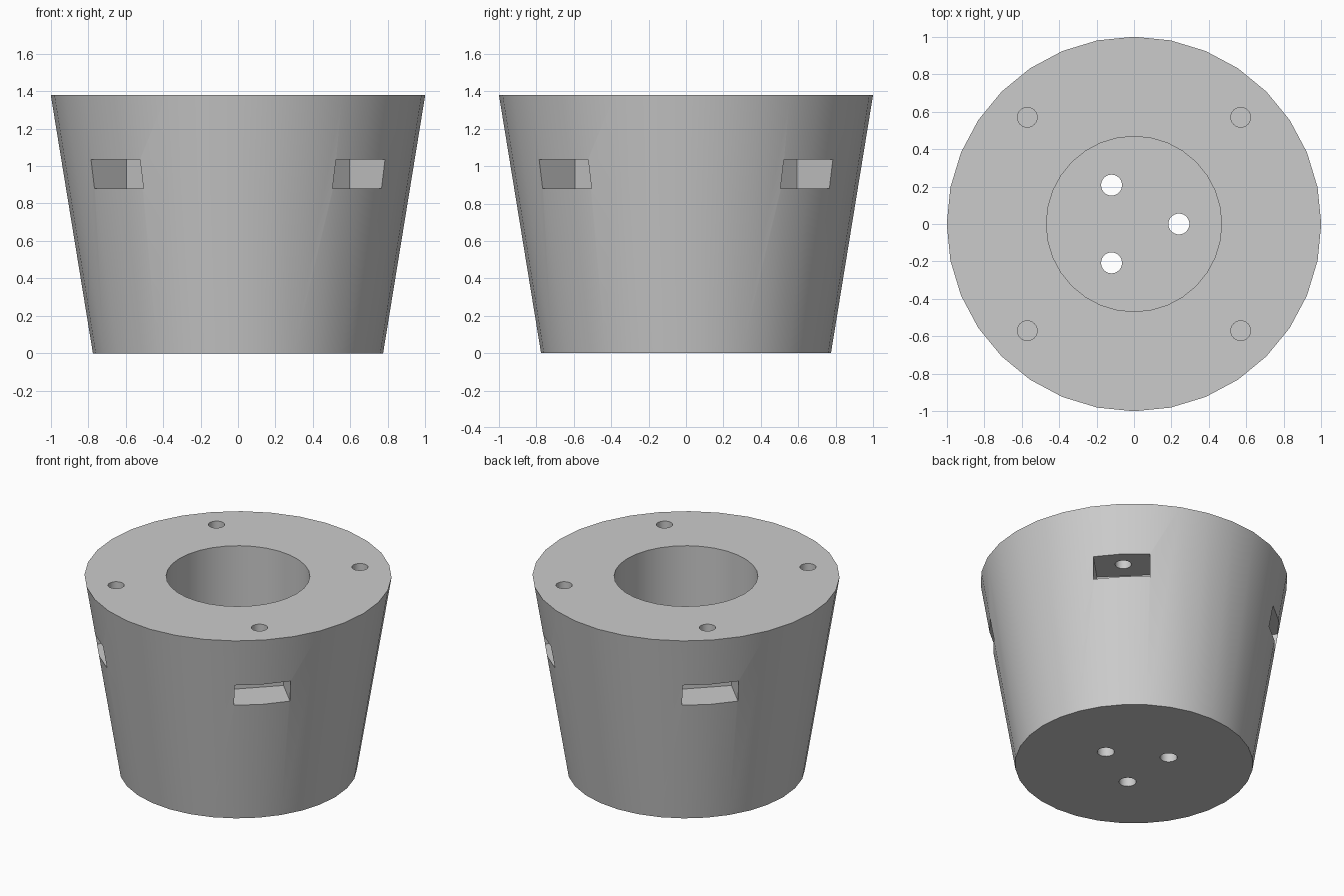
import bpy
from math import cos, sin, pi, radians

if "Cube" in bpy.data.objects:
    bpy.data.objects.remove(bpy.data.objects["Cube"], do_unlink=True)

HEIGHT = 1.38
FLOOR = 0.15           # floor thickness of the central well
SLOT_LOW, SLOT_HIGH = 0.88, 1.035

# Single plain grey
grey = bpy.data.materials.new("light grey")
grey.use_nodes = True
colour = (0.6, 0.6, 0.6, 1)
grey.diffuse_color = colour
grey.node_tree.nodes["Principled BSDF"].inputs["Base Color"].default_value = colour

# Tapered body
bpy.ops.mesh.primitive_cone_add(vertices=32, radius1=0.775, radius2=1.0,
                                depth=HEIGHT, location=(0, 0, HEIGHT / 2))
body = bpy.context.object
body.name = "tapered_body"
body.data.materials.append(grey)


def cut(cutter):
    """Subtract a cutter from the body and discard it."""
    cutter.data.materials.append(grey)
    bpy.context.view_layer.objects.active = body
    mod = body.modifiers.new("cut", 'BOOLEAN')
    mod.operation = 'DIFFERENCE'
    mod.solver = 'EXACT'
    mod.object = cutter
    bpy.ops.object.modifier_apply(modifier=mod.name)
    bpy.data.objects.remove(cutter, do_unlink=True)


def bore(x, y, radius, low, high, sides=24):
    bpy.ops.mesh.primitive_cylinder_add(vertices=sides, radius=radius, depth=high - low,
                                        location=(x, y, (low + high) / 2))
    cut(bpy.context.object)


# Central well
bore(0, 0, 0.468, FLOOR, HEIGHT + 0.1, 32)

# Three holes through the floor
for i in range(3):
    a = i * 2 * pi / 3
    bore(0.24 * cos(a), 0.24 * sin(a), 0.056, -0.1, FLOOR + 0.1)

# Four side slots, each with a screw hole from the rim
for i in range(4):
    a = radians(45 + 90 * i)
    inner, outer = 0.656, 1.2
    mid = (inner + outer) / 2
    bpy.ops.mesh.primitive_cube_add(
        size=1, location=(mid * cos(a), mid * sin(a), (SLOT_LOW + SLOT_HIGH) / 2),
        rotation=(0, 0, a), scale=(outer - inner, 0.37, SLOT_HIGH - SLOT_LOW))
    cut(bpy.context.object)
    bore(0.806 * cos(a), 0.806 * sin(a), 0.053, SLOT_HIGH - 0.05, HEIGHT + 0.1)

# Smooth walls with crisp rims
bpy.ops.object.select_all(action='DESELECT')
body.select_set(True)
bpy.context.view_layer.objects.active = body
bpy.ops.object.shade_smooth_by_angle(angle=radians(30))
